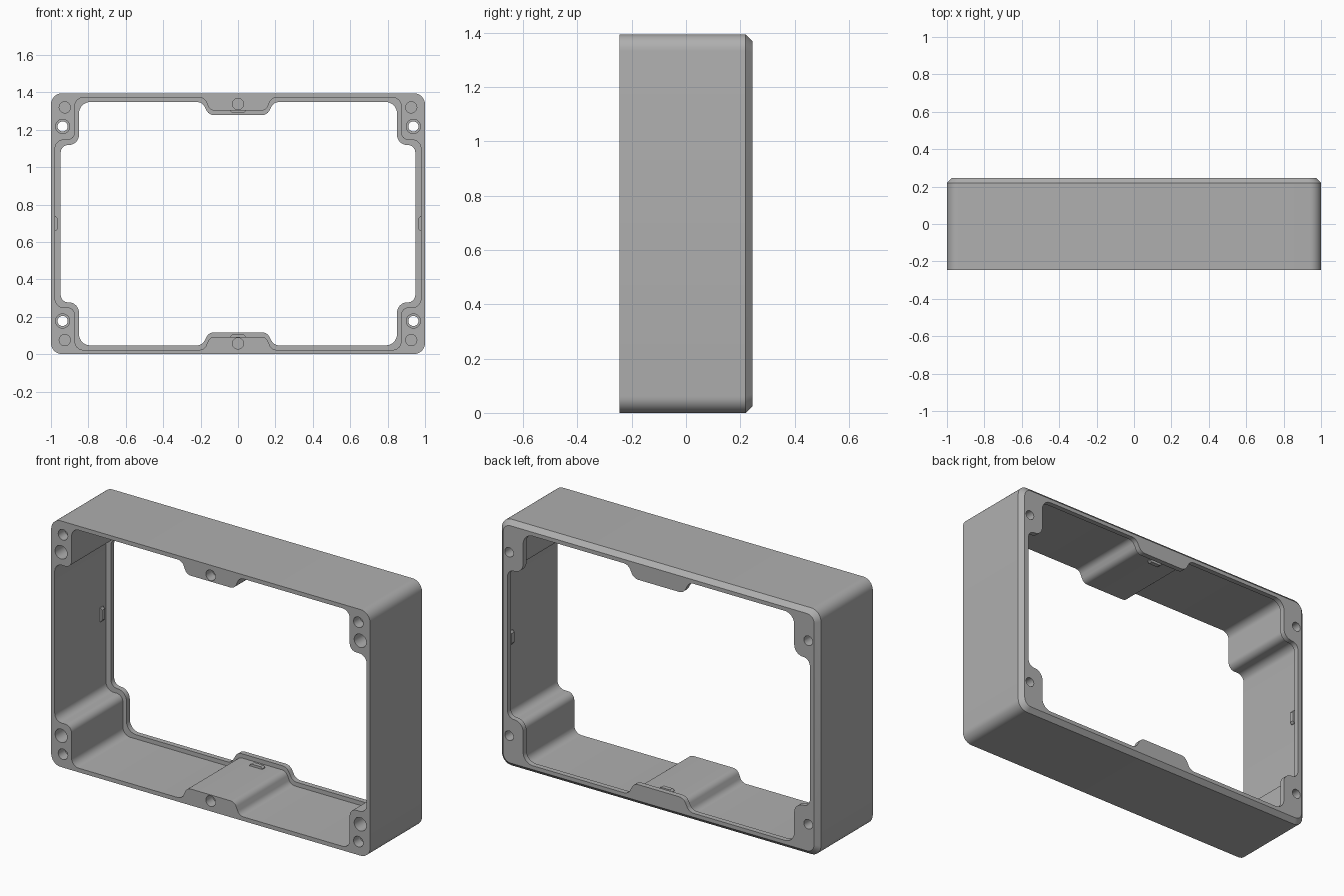
import bpy, bmesh, math
from mathutils import Vector

W, H, D = 1.0, 1.395, 0.245      # half width, height, half depth
MID = H / 2
CHAMFER = 0.025
LIP_FRONT = D - 0.03

if "Cube" in bpy.data.objects:
    bpy.data.objects.remove(bpy.data.objects["Cube"], do_unlink=True)

grey = bpy.data.materials.new("grey plastic")
grey.use_nodes = True
COLOUR = (0.43, 0.43, 0.43, 1)
grey.diffuse_color = COLOUR
grey.node_tree.nodes["Principled BSDF"].inputs["Base Color"].default_value = COLOUR


def fillet(corners, steps=8):
    """Round each (x, z, radius) corner of a closed outline."""
    out = []
    for i, (x, z, r) in enumerate(corners):
        p = Vector((x, z))
        a = (Vector(corners[i - 1][:2]) - p).normalized()
        b = (Vector(corners[(i + 1) % len(corners)][:2]) - p).normalized()
        half = a.angle(b) / 2
        centre = p + (a + b).normalized() * (r / math.sin(half))
        start = p + a * (r / math.tan(half)) - centre
        end = p + b * (r / math.tan(half)) - centre
        sweep = start.angle_signed(end)
        for k in range(steps + 1):
            t = -sweep * k / steps
            c, s = math.cos(t), math.sin(t)
            out.append(centre + Vector((c * start.x - s * start.y, s * start.x + c * start.y)))
    return out


def rounded_rect(inset, r):
    w, lo, hi = W - inset, inset, H - inset
    return fillet([(w, lo, r), (w, hi, r), (-w, hi, r), (-w, lo, r)])


def circle(x, z, r, n=32):
    return [Vector((x + r * math.cos(math.tau * k / n), z + r * math.sin(math.tau * k / n)))
            for k in range(n)]


def mirrored(quarter):
    """Complete an upper right quarter outline in all four quadrants."""
    up = [(x, MID + z, r) for x, z, r in quarter]
    down = [(x, MID - z, r) for x, z, r in quarter]
    flip = lambda pts: [(-x, z, r) for x, z, r in pts]
    return fillet(up + down[::-1] + flip(down) + flip(up)[::-1])


def loft(name, sections):
    """Join outlines placed at successive y positions into a solid."""
    bm = bmesh.new()
    rings = [[bm.verts.new((p.x, y, p.y)) for p in pts] for y, pts in sections]
    n = len(rings[0])
    for a, b in zip(rings, rings[1:]):
        for i in range(n):
            j = (i + 1) % n
            bm.faces.new((a[i], a[j], b[j], b[i]))
    bm.faces.new(rings[0])
    bm.faces.new(rings[-1])
    bmesh.ops.recalc_face_normals(bm, faces=bm.faces)
    mesh = bpy.data.meshes.new(name)
    bm.to_mesh(mesh)
    bm.free()
    obj = bpy.data.objects.new(name, mesh)
    mesh.materials.append(grey)
    bpy.context.collection.objects.link(obj)
    return obj


def prism(name, pts, y0, y1):
    return loft(name, [(y0, pts), (y1, pts)])


# Outer shell with a chamfered back rim
frame = loft("frame", [(-D, rounded_rect(0, 0.06)),
                       (D - CHAMFER, rounded_rect(0, 0.06)),
                       (D, rounded_rect(CHAMFER, 0.045))])

# Main cavity, leaving corner and middle bosses
cavity = mirrored([(0.15, 1.302 - MID, 0.04), (0.18, 1.372 - MID, 0.04),
                   (0.872, 1.372 - MID, 0.045), (0.872, 1.145 - MID, 0.04),
                   (0.978, 1.145 - MID, 0.045)])
# Narrower opening through the back lip
opening = mirrored([(0.155, 1.278 - MID, 0.045), (0.192, 1.348 - MID, 0.045),
                    (0.85, 1.348 - MID, 0.06), (0.85, 1.118 - MID, 0.055),
                    (0.948, 1.118 - MID, 0.04)])
cutters = [prism("cavity_cutter", cavity, -D - 0.1, LIP_FRONT),
           prism("opening_cutter", opening, -D, D + 0.1)]

# Screw holes, counterbores and blind sockets
for up in (1, -1):
    for side in (1, -1):
        z = MID + up * 0.52
        cutters.append(prism("screw_hole_cutter", circle(side * 0.938, z, 0.027), -D - 0.1, D + 0.1))
        cutters.append(prism("counterbore_cutter", circle(side * 0.938, z, 0.038), -D - 0.1, 0))
        cutters.append(prism("socket_cutter", circle(side * 0.926, MID + up * 0.622, 0.03), -D - 0.1, -D + 0.06))
    cutters.append(prism("socket_cutter", circle(0, MID + up * 0.64, 0.03), -D - 0.1, -D + 0.06))

for cutter in cutters:
    cutter.hide_render = True
    mod = frame.modifiers.new("cut", "BOOLEAN")
    mod.operation = "DIFFERENCE"
    mod.solver = "EXACT"
    mod.object = cutter

# Bake the cuts and discard the cutters
bpy.context.view_layer.update()
cut_mesh = bpy.data.meshes.new_from_object(
    frame.evaluated_get(bpy.context.evaluated_depsgraph_get()))
frame.modifiers.clear()
frame.data = cut_mesh
for cutter in cutters:
    bpy.data.objects.remove(cutter, do_unlink=True)

bpy.ops.object.select_all(action="DESELECT")
frame.select_set(True)
bpy.context.view_layer.objects.active = frame
bpy.ops.object.shade_smooth_by_angle(angle=math.radians(30))


# Small snap nubs with tapered ends on the cavity walls
def nub(name, base, along, inward):
    pts = [base + along * s + inward * h
           for s, h in ((-0.04, -0.003), (0.04, -0.003), (0.04, 0.004),
                        (0.028, 0.013), (-0.028, 0.013), (-0.04, 0.004))]
    prism(name, pts, 0.16, 0.185)


X, Z = Vector((1, 0)), Vector((0, 1))
for side, word in ((1, "left"), (-1, "right")):
    nub(word + "_snap_nub", Vector((side * 0.978, MID)), Z, -side * X)
for up, word in ((1, "top"), (-1, "bottom")):
    nub(word + "_snap_nub", Vector((0, MID + up * (1.302 - MID))), X, -up * Z)
